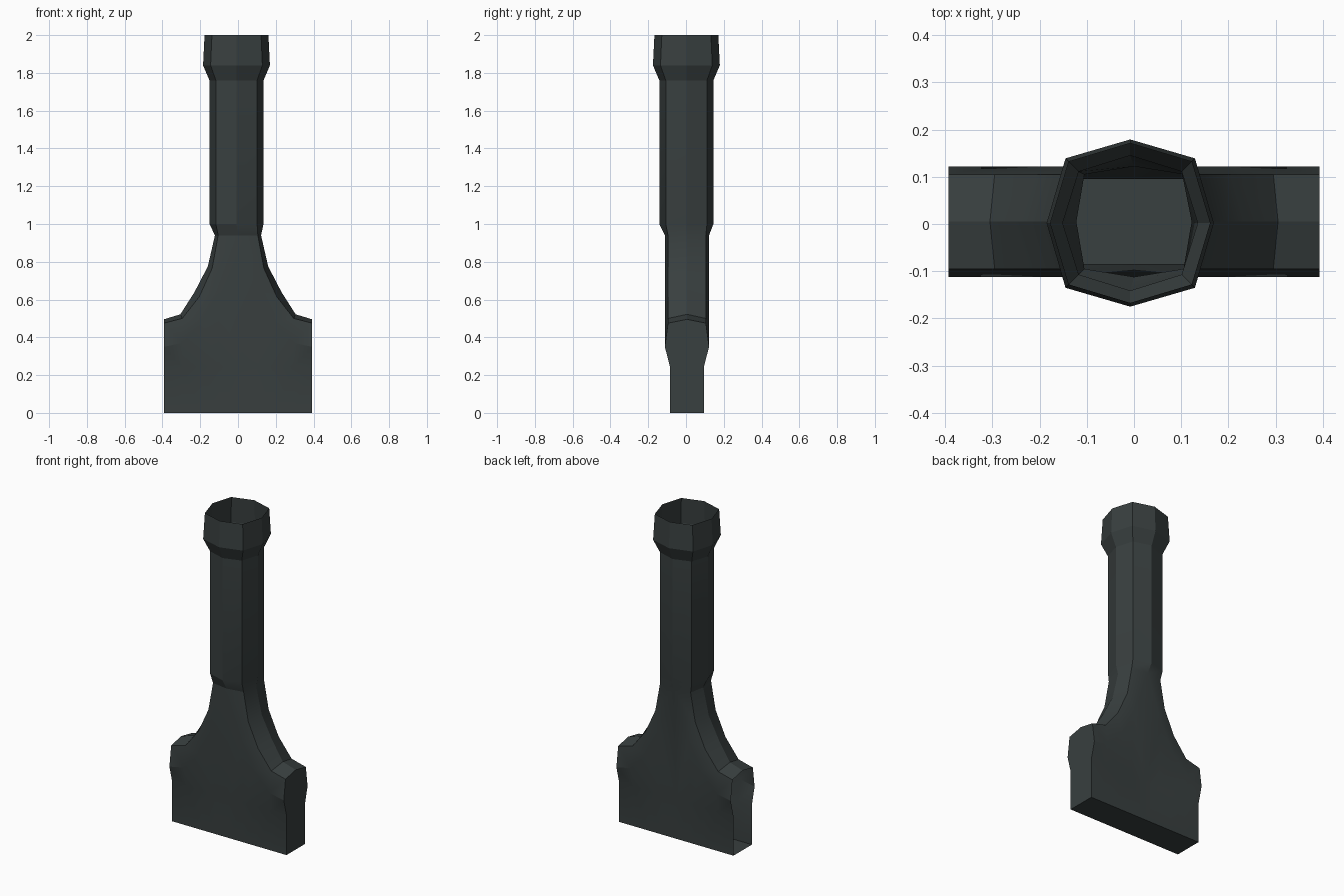
import bpy, bmesh, math

if "Cube" in bpy.data.objects:
    bpy.data.objects.remove(bpy.data.objects["Cube"])

bm = bmesh.new()
YS = 0.005   # slight depth offset of the whole shell
XS = -0.008  # slight sideways offset of the tube


def face(points):
    unique = []
    for p in points:
        if p not in unique:
            unique.append(p)
    if len(unique) > 2:
        bm.faces.new([bm.verts.new(p) for p in unique])


# Flared head: stations from end to neck, each with ridge, shoulder and widest line (x, z)
stations = [
    ((0.393, 0.495), (0.393, 0.475), (0.393, 0.35)),
    ((0.305, 0.522), (0.295, 0.50), (0.295, 0.37)),
    ((0.230, 0.640), (0.205, 0.615), (0.19, 0.48)),
    ((0.160, 0.775), (0.137, 0.765), (0.10, 0.65)),
    ((0.122, 0.940), (0.105, 0.940), (0.0, 0.94)),
]


def section(st, sx, sy):
    ridge, shoulder, wide = st
    pts = [(*ridge, 0), (*shoulder, 0.1), (*wide, 0.117),
           (wide[0], 0.245, 0.09), (wide[0], 0, 0.09), (wide[0], 0, 0)]
    return [(sx * x, sy * y + YS, z) for x, z, y in pts]


for sx in (1, -1):
    for sy in (1, -1):
        secs = [section(s, sx, sy) for s in stations]
        for a, b in zip(secs, secs[1:]):
            for i in range(5):
                face([a[i], a[i + 1], b[i + 1], b[i]])

# The right end is closed, the left end stays open
right, left = section(stations[0], 1, 1), section(stations[0], 1, -1)
face(right[:5] + left[4:0:-1])


# Octagonal tube with a collar, open at the top
def ring(z, axis, diag_x, diag_y, axis_y=None, dx=XS, dy=0.002):
    ay = axis_y or axis
    pts = [(axis, 0), (diag_x, diag_y), (0, ay), (-diag_x, diag_y),
           (-axis, 0), (-diag_x, -diag_y), (0, -ay), (diag_x, -diag_y)]
    return [(x + dx, y + dy, z) for x, y in pts]


rings = [
    ring(0.94, 0.122, 0.105, 0.1, 0.117, 0, YS),
    ring(1.0, 0.143, 0.109, 0.109),
    ring(1.76, 0.143, 0.109, 0.109),
    ring(1.84, 0.177, 0.137, 0.137),
    ring(2.0, 0.169, 0.13, 0.13),
]
for a, b in zip(rings, rings[1:]):
    for i in range(8):
        j = (i + 1) % 8
        face([a[i], a[j], b[j], b[i]])

bmesh.ops.remove_doubles(bm, verts=bm.verts, dist=0.0005)
bmesh.ops.recalc_face_normals(bm, faces=bm.faces)
mesh = bpy.data.meshes.new("nozzle_shell")
bm.to_mesh(mesh)
bm.free()

nozzle = bpy.data.objects.new("nozzle_shell", mesh)
bpy.context.collection.objects.link(nozzle)
mat = bpy.data.materials.new("dark_grey")
mat.diffuse_color = (0.04, 0.05, 0.05, 1)
mat.use_nodes = True
mat.node_tree.nodes["Principled BSDF"].inputs["Base Color"].default_value = mat.diffuse_color
mesh.materials.append(mat)

bpy.context.view_layer.objects.active = nozzle
nozzle.select_set(True)
bpy.ops.object.shade_smooth_by_angle(angle=math.radians(20))
